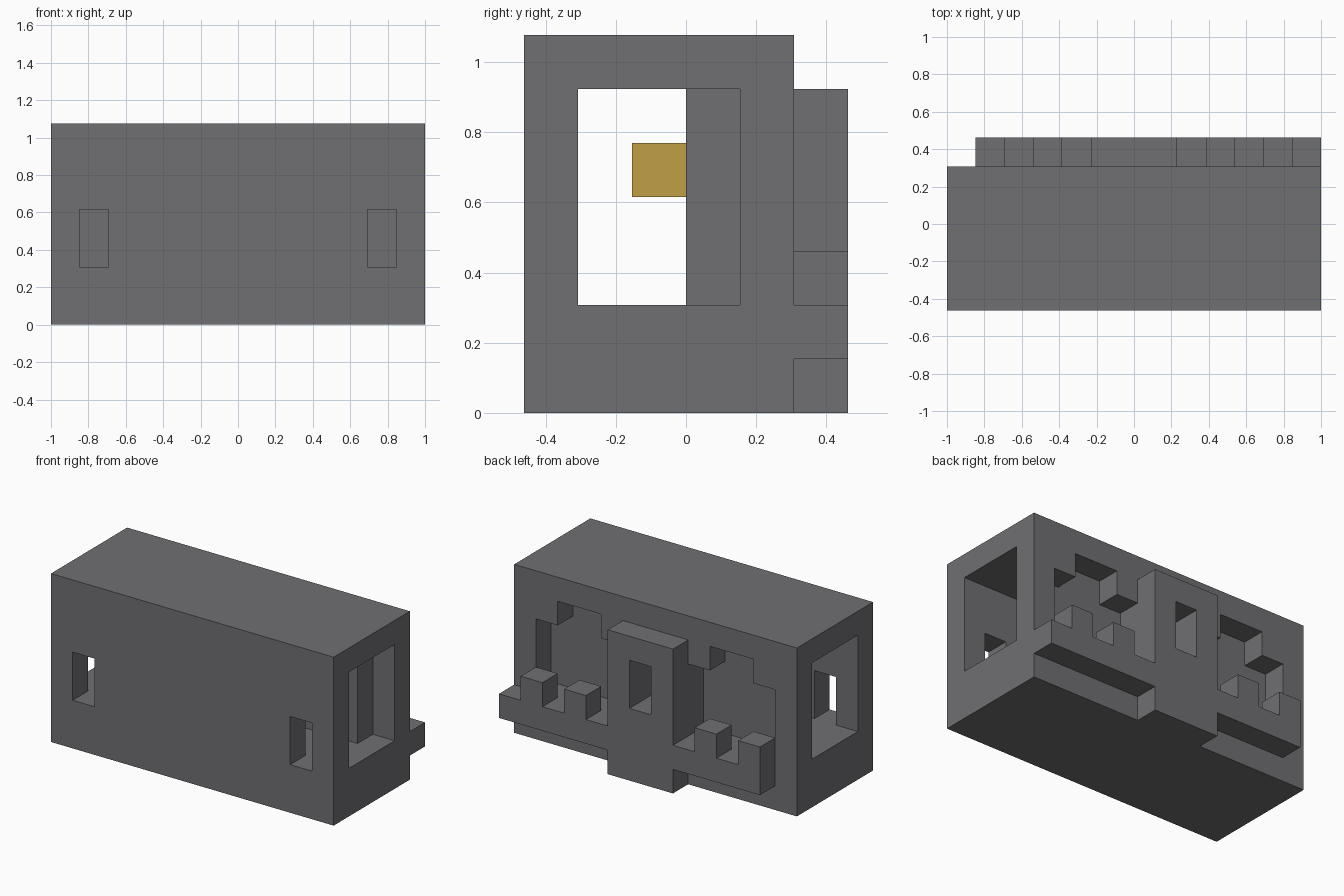
import bpy
import bmesh
from itertools import product
from mathutils import Vector

if "Cube" in bpy.data.objects:
    bpy.data.objects.remove(bpy.data.objects["Cube"], do_unlink=True)

UNIT = 2 / 13                       # size of one building block
ORIGIN = Vector((-1, -3 * UNIT, 0))


def material(name, colour):
    mat = bpy.data.materials.new(name)
    mat.use_nodes = True
    mat.diffuse_color = colour
    mat.node_tree.nodes["Principled BSDF"].inputs["Base Color"].default_value = colour
    return mat


def cells(box):
    """All block cells in a box given as three (start, end) ranges."""
    return set(product(*(range(a, b) for a, b in box)))


def build(name, mat, solids, cuts=()):
    """Join solid boxes, carve the cuts and keep only the outer skin."""
    filled = set().union(*map(cells, solids)).difference(*map(cells, cuts))
    bm = bmesh.new()
    corners = {}

    def corner(p):
        if p not in corners:
            corners[p] = bm.verts.new(ORIGIN + Vector(p) * UNIT)
        return corners[p]

    for cell in filled:
        for axis, side in product(range(3), (0, 1)):
            beside = list(cell)
            beside[axis] += 2 * side - 1
            if tuple(beside) in filled:
                continue
            ring = []
            for u, v in ((0, 0), (1, 0), (1, 1), (0, 1)):
                p = list(cell)
                p[axis] += side
                p[(axis + 1) % 3] += u
                p[(axis + 2) % 3] += v
                ring.append(corner(tuple(p)))
            bm.faces.new(ring if side else ring[::-1])
    bmesh.ops.dissolve_limit(bm, angle_limit=0.01, verts=bm.verts[:], edges=bm.edges[:])
    mesh = bpy.data.meshes.new(name)
    bm.to_mesh(mesh)
    bm.free()
    mesh.materials.append(mat)
    obj = bpy.data.objects.new(name, mesh)
    bpy.context.collection.objects.link(obj)


stone = material("grey stone", (0.162, 0.157, 0.165, 1))
gold = material("gold", (0.527, 0.342, 0.061, 1))

# Hall with a lengthwise corridor, widened at both ends
cuts = [((0, 13), (1, 3), (2, 6)),
        ((0, 1), (3, 4), (2, 6)),
        ((12, 13), (3, 4), (2, 6)),
        ((6, 7), (4, 5), (3, 5))]
# Narrow front windows
cuts += [((x, x + 1), (0, 1), (2, 4)) for x in (1, 11)]
# Stepped arch recesses in the back wall
for x in (1, 8):
    cuts += [((x, x + 4), (4, 5), (2, 5)), ((x + 1, x + 3), (4, 5), (5, 6))]
build("hall", stone, [((0, 13), (0, 5), (0, 7))], cuts)

# Central back tower with its window
build("back_tower", stone, [((5, 8), (5, 6), (0, 6))], [((6, 7), (5, 6), (3, 5))])

# Balconies with battlements on either side of the tower
for name, start, end, merlons in (("right_balcony", 1, 5, (1, 3)),
                                  ("left_balcony", 8, 13, (9, 11))):
    build(name, stone, [((start, end), (5, 6), (1, 2))]
          + [((x, x + 1), (5, 6), (2, 3)) for x in merlons])

# Lamp on the corridor wall
build("lamp", gold, [((6, 7), (2, 3), (4, 5))])
